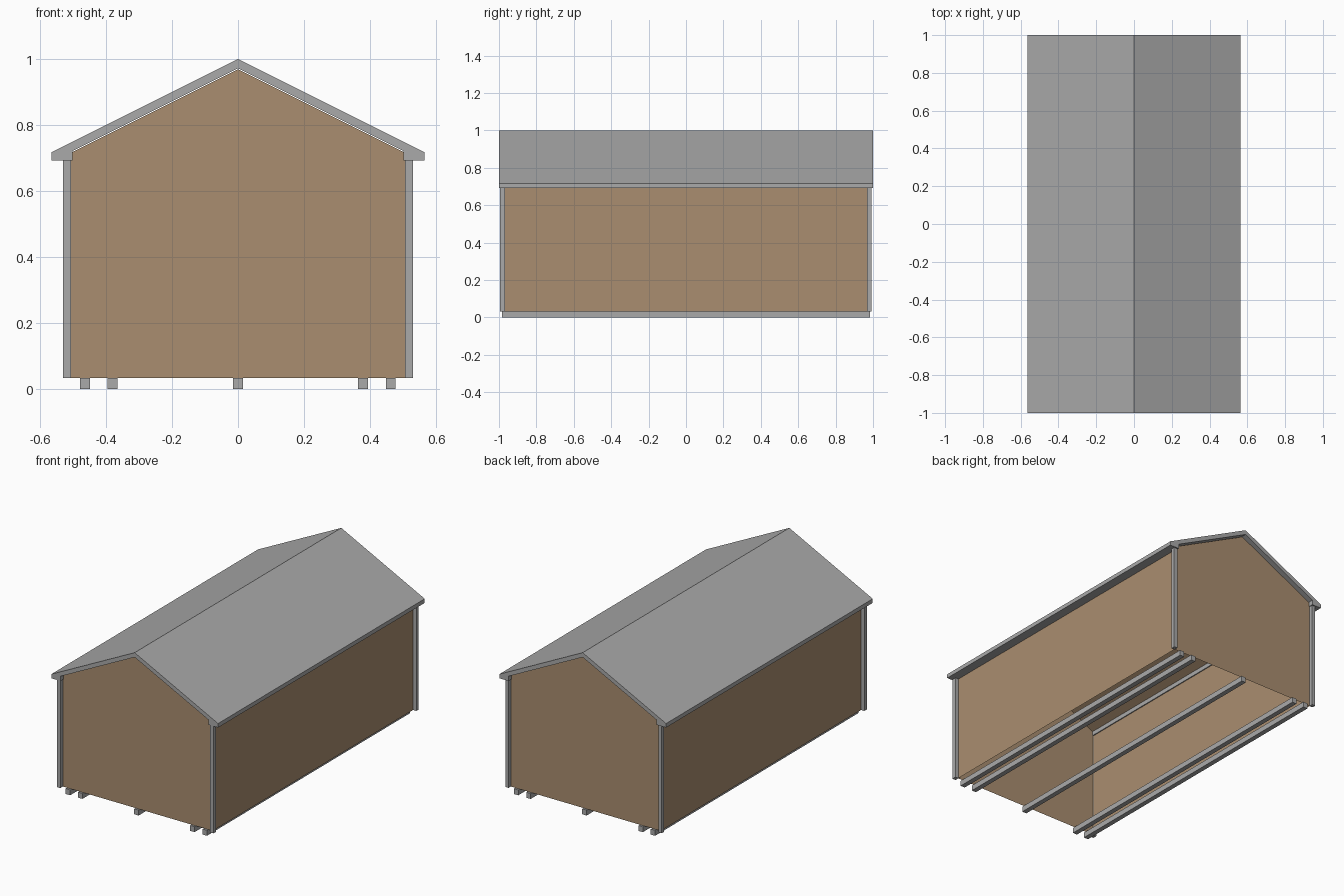
import bpy, bmesh

if "Cube" in bpy.data.objects:
    bpy.data.objects.remove(bpy.data.objects["Cube"])


def material(name, rgb):
    m = bpy.data.materials.new(name)
    m.diffuse_color = (*rgb, 1)
    m.use_nodes = True
    m.node_tree.nodes["Principled BSDF"].inputs["Base Color"].default_value = m.diffuse_color
    return m


GREY = material("grey_trim", (0.40, 0.40, 0.40))
BROWN = material("brown_boards", (0.40, 0.27, 0.16))


def extrude_profile(name, profile, y0, y1, mat, open_bottom=False):
    """Prism along y from an (x, z) profile; the last profile edge is its bottom."""
    bm = bmesh.new()
    a = [bm.verts.new((x, y0, z)) for x, z in profile]
    b = [bm.verts.new((x, y1, z)) for x, z in profile]
    n = len(profile)
    bm.faces.new(a)
    bm.faces.new(b[::-1])
    for i in range(n - 1 if open_bottom else n):
        j = (i + 1) % n
        bm.faces.new((a[j], a[i], b[i], b[j]))
    bmesh.ops.recalc_face_normals(bm, faces=bm.faces)
    mesh = bpy.data.meshes.new(name)
    bm.to_mesh(mesh)
    bm.free()
    mesh.materials.append(mat)
    ob = bpy.data.objects.new(name, mesh)
    bpy.context.collection.objects.link(ob)
    return ob


def box(name, x0, x1, y0, y1, z0, z1, mat):
    return extrude_profile(name, [(x0, z0), (x0, z1), (x1, z1), (x1, z0)], y0, y1, mat)


# Wall shell with gables and roof lining, open underneath
W = 0.508
extrude_profile("walls", [(-W, 0.033), (-W, 0.715), (0, 0.969), (W, 0.715), (W, 0.033)],
                -0.97, 0.97, BROWN, open_bottom=True)

# Pitched roof with boxed eaves
half = [(0.565, 0.717), (0.565, 0.692), (0.502, 0.692), (0.502, 0.721)]
roof = [(0, 1.0)] + half + [(0, 0.972)] + [(-x, z) for x, z in half[::-1]]
extrude_profile("roof", roof, -1, 1, GREY)

# Corner trim posts
for side, sx in (("right", 1), ("left", -1)):
    x0, x1 = sorted((sx * 0.507, sx * 0.53))
    box("front_post_" + side, x0, x1, -0.995, -0.968, 0.033, 0.692, GREY)
    box("back_post_" + side, x0, x1, 0.968, 0.992, 0.033, 0.692, GREY)

# Floor skids
for i, x in enumerate((-0.464, -0.381, 0, 0.379, 0.463)):
    box(f"skid_{i + 1}", x - 0.015, x + 0.015, -0.983, 0.983, 0, 0.033, GREY)
